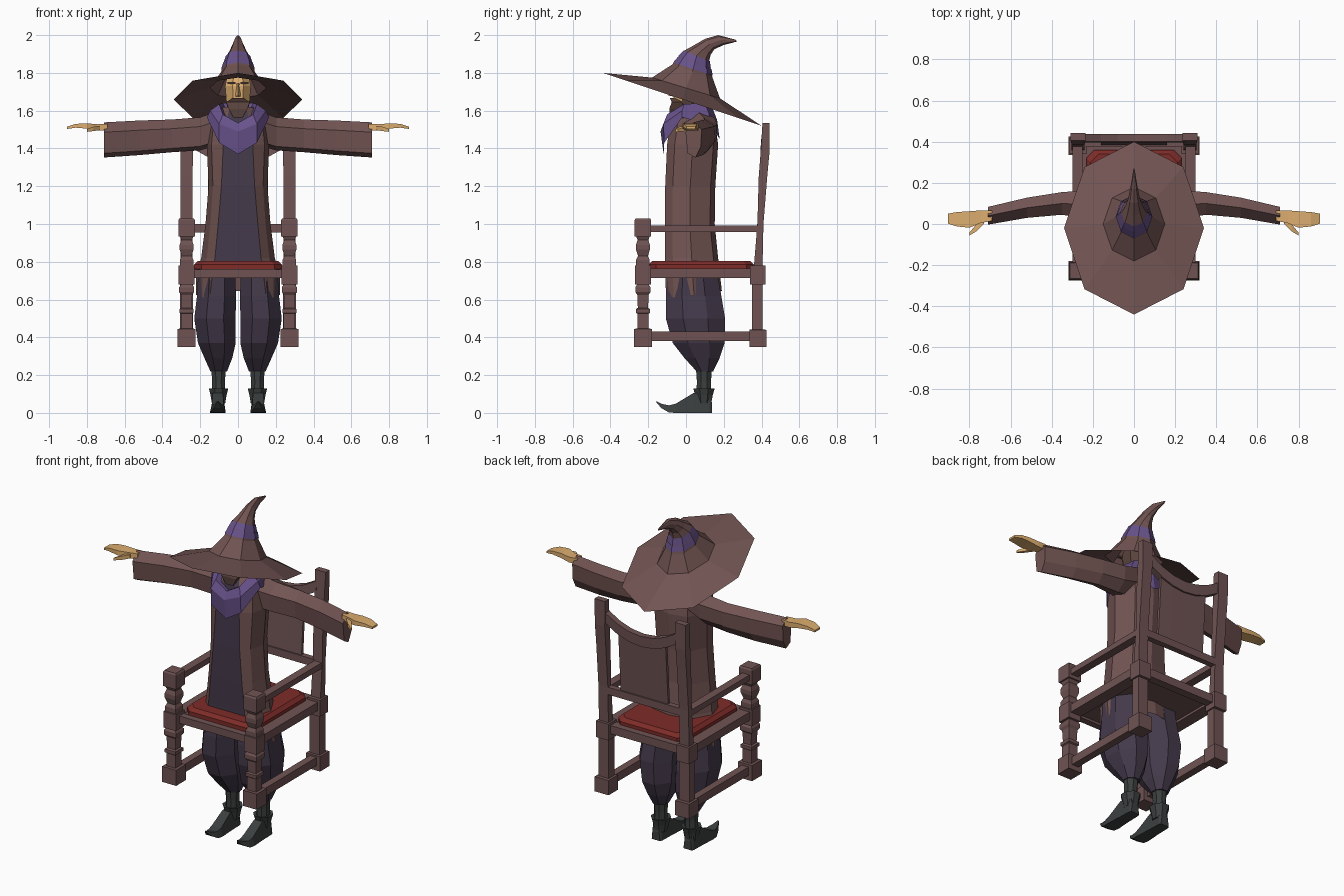
import bpy, bmesh, math


def material(name, rgb):
    m = bpy.data.materials.new(name)
    m.diffuse_color = (*rgb, 1)
    return m


BROWN = material("brown cloth", (0.165, 0.088, 0.084))
WOOD = material("chair wood", (0.16, 0.086, 0.086))
PURPLE = material("purple scarf", (0.14, 0.085, 0.26))
DARK = material("dark plum", (0.058, 0.042, 0.07))
BOOT = material("boot grey", (0.045, 0.05, 0.05))
SKIN = material("skin", (0.72, 0.42, 0.16))
HAIR = material("dark hair", (0.10, 0.055, 0.045))
RED = material("red cushion", (0.21, 0.025, 0.022))


def loft(name, rings, mats, rule=None, caps=(True, True), mirror=False):
    """Skin a list of point rings; rule(ring, side) gives material index, or None for a hole."""
    bm = bmesh.new()
    vs = [[bm.verts.new(p) for p in r] for r in rings]
    n = len(rings[0])
    for i in range(len(vs) - 1):
        for j in range(n):
            k = rule(i, j) if rule else 0
            if k is not None:
                f = bm.faces.new((vs[i][j], vs[i][(j + 1) % n], vs[i + 1][(j + 1) % n], vs[i + 1][j]))
                f.material_index = k
    if caps[0]:
        bm.faces.new(vs[0][::-1])
    if caps[1]:
        bm.faces.new(vs[-1]).material_index = rule(len(vs) - 2, 0) or 0 if rule else 0
    bmesh.ops.recalc_face_normals(bm, faces=bm.faces)
    me = bpy.data.meshes.new(name)
    bm.to_mesh(me)
    bm.free()
    for m in mats:
        me.materials.append(m)
    ob = bpy.data.objects.new(name, me)
    bpy.context.collection.objects.link(ob)
    if mirror:
        ob.modifiers.new("Mirror", 'MIRROR')
    return ob


def rect(x0, x1, y0, y1, z):
    return [(x0, y0, z), (x1, y0, z), (x1, y1, z), (x0, y1, z)]


def box(name, x0, x1, y0, y1, z0, z1, mat, mirror=False):
    return loft(name, [rect(x0, x1, y0, y1, z0), rect(x0, x1, y0, y1, z1)], [mat], mirror=mirror)


def oval(cx, cy, z, rx, ry, n=8, turn=0.5):
    return [(cx + rx * math.cos((i + turn) * math.tau / n),
             cy + ry * math.sin((i + turn) * math.tau / n), z) for i in range(n)]


def sym(half):
    """Close a front-to-back half outline by mirroring it."""
    return half + [(-x, y, z) for x, y, z in half[-2:0:-1]]


def tilted(fy, fz, by, bz, w):
    """Octagon ring given by its front point, back point and half width."""
    out = []
    for i in range(8):
        a = i * math.tau / 8
        t = (1 - math.cos(a)) / 2
        out.append((w * math.sin(a), fy + (by - fy) * t, fz + (bz - fz) * t))
    return out


# Hat: wide tilted brim, band and bent tip
hat = [(-.44, 1.80, .40, 1.52, .34), (-.18, 1.775, .18, 1.665, .15), (-.072, 1.845, .142, 1.77, .088),
       (-.06, 1.862, .135, 1.795, .085), (-.015, 1.915, .122, 1.86, .062), (.04, 1.945, .13, 1.895, .043),
       (.10, 1.98, .15, 1.925, .028), (.17, 2.0, .20, 1.948, .016), (.262, 1.976, .27, 1.966, .003)]
loft("hat", [tilted(*h) for h in hat], [BROWN], caps=(False, True))
for nm, a, b, o in (("hat_band_low", (-.068, 1.855, .142, 1.785, .089), (-.04, 1.888, .135, 1.82, .079), 0),
                    ("hat_band_high", (-.04, 1.89, .132, 1.822, .076), (-.012, 1.918, .126, 1.862, .065), 0)):
    loft(nm, [tilted(*a), tilted(*b)], [PURPLE], caps=(False, False))

# Head, face, nose, brows and beard
loft("head", [oval(0, .02, 1.55, .045, .06), oval(0, .015, 1.64, .066, .085),
              oval(0, .015, 1.73, .074, .09), oval(0, .03, 1.79, .06, .07)],
     [HAIR, SKIN], lambda i, j: 1 if i > 0 and j in (4, 5, 6) else 0)
loft("nose", [[(-.014, -.068, 1.675), (.014, -.068, 1.675), (0, -.095, 1.68)],
              [(-.008, -.06, 1.745), (.008, -.06, 1.745), (0, -.075, 1.745)]], [SKIN])
box("eyebrow", .012, .055, -.076, -.062, 1.742, 1.752, HAIR, True)
loft("beard", [rect(-.025, .025, -.085, -.02, 1.565), rect(-.05, .05, -.088, 0, 1.61),
               rect(-.062, .062, -.076, .02, 1.645), rect(-.03, .03, -.085, .02, 1.667)], [HAIR])

# Long coat with a dark tunic panel in front, open below the seat
coat = [(.62, .15, -.105, .222, .19), (.73, .135, -.11, .222, .18), (.82, .122, -.11, .195, .17),
        (1.0, .105, -.112, .172, .152), (1.2, .088, -.11, .156, .155), (1.42, .078, -.1, .165, .17),
        (1.56, .06, -.08, .15, .15), (1.62, .04, -.04, .08, .10)]
rings = []
for z, xp, yf, xs, yb in coat:
    pts = [(0, yf), (xp, yf), (xs * .85, yf + .04), (xs, (yf + yb) / 2), (xs * .68, yb - .025), (0, yb)]
    rings.append(sym([(x, y, z + (y * .13 if z < .7 else 0)) for x, y in pts]))
loft("coat", rings, [BROWN, DARK],
     lambda i, j: (None if i == 0 else 1) if j in (0, 9) else 0, caps=(False, True))

# Scarf draped around the neck to a point on the chest
scarf = [[(0, -.118, 1.37), (.10, -.115, 1.43), (.165, -.02, 1.565), (.13, .135, 1.52), (0, .178, 1.45)],
         [(0, -.135, 1.49), (.10, -.12, 1.53), (.148, -.02, 1.60), (.115, .12, 1.59), (0, .165, 1.55)],
         [(0, -.11, 1.535), (.08, -.10, 1.58), (.10, -.01, 1.635), (.08, .10, 1.64), (0, .13, 1.64)],
         [(0, -.03, 1.52), (.04, -.03, 1.55), (.06, .01, 1.58), (.05, .06, 1.58), (0, .08, 1.58)]]
loft("scarf", [sym(r) for r in scarf], [PURPLE], caps=(False, True))


# Sleeves
def sleeve(x, y0, y1, z0, z1):
    h, m = z1 - z0, (y0 + y1) / 2
    return [(x, y0, z0 + .72 * h), (x, m, z1), (x, y1, z0 + .8 * h),
            (x, y1 - .005, z0 + .3 * h), (x, m + .01, z0), (x, y0 + .012, z0 + .12 * h)]


loft("sleeve", [sleeve(.10, -.03, .15, 1.42, 1.60), sleeve(.20, .02, .165, 1.39, 1.565),
                sleeve(.35, .045, .155, 1.38, 1.553), sleeve(.52, .03, .128, 1.365, 1.548),
                sleeve(.71, -.003, .083, 1.352, 1.538)], [BROWN], mirror=True)


# Hands with a thumb
def slab(x, y0, y1, z0, z1):
    return [(x, y0, z0), (x, y1, z0), (x, y1, z1), (x, y0, z1)]


loft("hand", [slab(.69, .015, .065, 1.495, 1.53), slab(.745, .005, .066, 1.495, 1.528),
              slab(.80, -.018, .062, 1.505, 1.533), slab(.86, -.012, .058, 1.51, 1.53),
              slab(.905, .002, .05, 1.503, 1.515)], [SKIN], mirror=True)
loft("thumb", [slab(.73, .0, .04, 1.497, 1.52), slab(.765, -.035, .0, 1.492, 1.515),
               slab(.80, -.056, -.042, 1.488, 1.502)], [SKIN], mirror=True)

# Baggy trousers
legs = [(.76, .112, .035, .10, .13), (.62, .114, .04, .105, .15), (.50, .122, .05, .112, .16),
        (.37, .112, .067, .102, .14), (.29, .104, .085, .075, .095), (.22, .102, .10, .045, .045)]
loft("trouser_leg", [oval(x, y, z, rx * 1.06, ry * 1.06) for z, x, y, rx, ry in legs], [DARK], mirror=True)

# Boots: shaft with flared cuff, and curled foot
shaft = [(.24, .042), (.17, .037), (.125, .038), (.13, .056), (.095, .046), (.05, .038)]
loft("boot_shaft", [oval(.103, .095, z, r, r * 1.1) for z, r in shaft], [BOOT], mirror=True)
foot = [(.138, .028, 0, .05), (.125, .034, 0, .11), (.04, .036, 0, .105), (-.055, .042, 0, .048),
        (-.09, .038, .002, .04), (-.13, .022, .025, .048), (-.157, .005, .055, .063)]
loft("boot_foot", [[(.107 - w, y, a), (.107 + w, y, a), (.107 + w * .75, y, b), (.107 - w * .75, y, b)]
                   for y, w, a, b in foot], [BOOT], mirror=True)

# Chair front posts: square blocks joined by turned parts
front = [(.35, .047), (.445, .047), (.446, .03), (.525, .03), (.53, .037), (.55, .037), (.556, .027),
         (.625, .03), (.64, .04), (.665, .04), (.68, .03), (.681, .042), (.78, .042), (.781, .036),
         (.81, .036), (.83, .026), (.865, .037), (.89, .037), (.915, .028), (.934, .036),
         (.935, .044), (1.02, .044), (1.03, .038)]
loft("chair_front_post", [rect(.272 - h, .272 + h, -.228 - h, -.228 + h, z) for z, h in front],
     [WOOD], mirror=True)

# Chair back posts, leaning back above the arms
back = [(.35, .335, .425, .047), (.44, .335, .425, .047), (.441, .35, .405, .034), (.68, .35, .405, .034),
        (.681, .34, .42, .042), (.78, .34, .42, .042), (.781, .36, .405, .032), (1.0, .378, .41, .032),
        (1.25, .385, .43, .032), (1.38, .395, .442, .033), (1.535, .405, .443, .036)]
loft("chair_back_post", [rect(.272 - h, .272 + h, a, b, z) for z, a, b, h in back], [WOOD], mirror=True)

# Arms, seat rails and low side stretchers
box("chair_arm", .25, .30, -.19, .39, .957, .992, WOOD, True)
box("seat_side_rail", .225, .30, -.19, .36, .715, .765, WOOD, True)
box("low_stretcher", .25, .295, -.19, .35, .38, .43, WOOD, True)
box("seat_front_rail", -.24, .24, -.235, -.195, .715, .76, WOOD)
box("seat_back_rail", -.24, .24, .35, .40, .715, .765, WOOD)
box("seat_board", -.225, .225, -.196, .352, .73, .762, WOOD)


# Cushion with cut corners and sloped edge
def pad(z, s):
    x, y0, y1, c = .232 - s, -.198 + s, .36 - s, .04
    return sym([(0, y0, z), (x - c, y0, z), (x, y0 + c, z), (x, y1 - c, z), (x - c, y1, z), (0, y1, z)])


loft("cushion", [pad(.762, 0), pad(.785, 0), pad(.805, .02)], [RED])

# Backrest: lower rail, sagging crest rail and thin panel
box("back_lower_rail", -.25, .25, .375, .41, .955, 1.0, WOOD)


def crest(x):
    return 1.385 + .085 * min(1, abs(x) / .25) ** 2


xs = [-.25, -.16, -.08, 0, .08, .16, .25]
loft("back_crest_rail", [[(x, .395, crest(x) - .065), (x, .435, crest(x) - .065),
                          (x, .438, crest(x)), (x, .40, crest(x))] for x in xs], [WOOD])
loft("back_panel", [[(x, .383, .99), (x, .40, .99), (x, .427, crest(x) - .03), (x, .41, crest(x) - .03)]
                    for x in xs[1:-1]], [WOOD])
